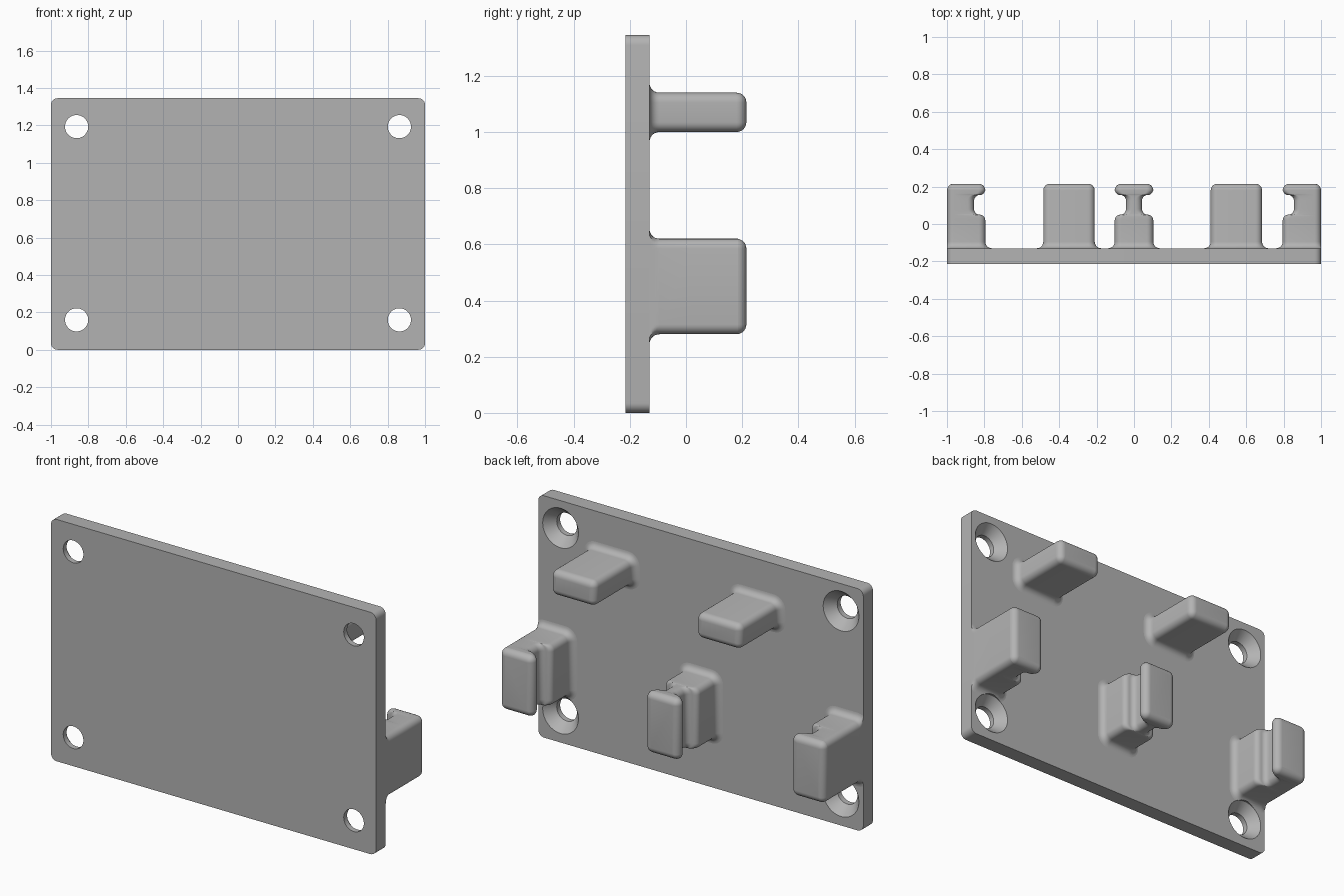
import bpy
import bmesh
from math import sin, cos, pi, radians

if "Cube" in bpy.data.objects:
    bpy.data.objects.remove(bpy.data.objects["Cube"])

grey = bpy.data.materials.new("plain grey")
grey.use_nodes = True
grey.diffuse_color = (0.45, 0.45, 0.45, 1)
grey.node_tree.nodes["Principled BSDF"].inputs["Base Color"].default_value = grey.diffuse_color

FRONT, BACK, TIP = -0.215, -0.13, 0.215   # plate faces and post ends along y
R = 0.035                                 # rounding used everywhere
STEPS = 6


def rounded_rect(x0, x1, z0, z1, r):
    """Outline of a rectangle with rounded corners, in x and z."""
    corners = [(x1 - r, z1 - r), (x0 + r, z1 - r), (x0 + r, z0 + r), (x1 - r, z0 + r)]
    points = []
    for i, (cx, cz) in enumerate(corners):
        for k in range(STEPS + 1):
            a = pi / 2 * (i + k / STEPS)
            points.append((cx + r * cos(a), cz + r * sin(a)))
    return points


def add_rings(bm, rings):
    """Skin a closed stack of equal-length rings of 3D points."""
    loops = [[bm.verts.new(p) for p in ring] for ring in rings]
    for a, b in zip(loops, loops[1:]):
        for i in range(len(a)):
            j = (i + 1) % len(a)
            bm.faces.new((a[i], a[j], b[j], b[i]))
    bm.faces.new(loops[0][::-1])
    bm.faces.new(loops[-1])


def make_object(name, bm):
    bmesh.ops.remove_doubles(bm, verts=bm.verts, dist=1e-5)
    bmesh.ops.recalc_face_normals(bm, faces=bm.faces)
    mesh = bpy.data.meshes.new(name)
    bm.to_mesh(mesh)
    bm.free()
    mesh.materials.append(grey)
    obj = bpy.data.objects.new(name, mesh)
    bpy.context.collection.objects.link(obj)
    return obj


def smooth(obj):
    obj.data.shade_smooth()
    obj.data.set_sharp_from_angle(angle=radians(35))


def cut(obj, cutter):
    mod = obj.modifiers.new("screw holes", 'BOOLEAN')
    mod.operation = 'DIFFERENCE'
    mod.solver = 'EXACT'
    mod.object = cutter
    graph = bpy.context.evaluated_depsgraph_get()
    mesh = bpy.data.meshes.new_from_object(obj.evaluated_get(graph))
    obj.modifiers.clear()
    obj.data = mesh


def post_sections(notched):
    """(y, outward offset, notch depth) from the base fillet to the rounded tip."""
    quarter = [pi / 2 * k / STEPS for k in range(STEPS + 1)]
    out = [(BACK - 0.01, R, 0)]
    out += [(BACK + R * (1 - cos(a)), R * (1 - sin(a)), 0) for a in quarter]
    if notched:
        # S-shaped shoulder, neck, then the mirrored shoulder under the head
        r, depth = 0.03, 0.06
        side = [(r * sin(a), r * (1 - cos(a))) for a in quarter]
        side += [(depth - r * cos(a), r + r * sin(a)) for a in quarter[1:]]
        out += [(0.02 + y, 0, d) for y, d in side]
        out += [(0.185 - y, 0, d) for y, d in side[::-1]]
    out += [(TIP - R + R * sin(a), -R * (1 - cos(a)), 0) for a in quarter]
    return out


def make_post(name, x0, x1, z0, z1, notch_low=False, notch_high=False):
    rings = []
    for y, off, notch in post_sections(notch_low or notch_high):
        outline = rounded_rect(x0 - off + notch * notch_low, x1 + off - notch * notch_high,
                               z0 - off, z1 + off, max(R + off, 0.002))
        # posts at the plate edge stay flush with it
        rings.append([(max(-1, min(1, x)), y, z) for x, z in outline])
    bm = bmesh.new()
    add_rings(bm, rings)
    return make_object(name, bm)


# Backing plate
bm = bmesh.new()
outline = rounded_rect(-1, 1, 0, 1.345, R)
add_rings(bm, [[(x, y, z) for x, z in outline] for y in (FRONT, BACK)])
plate = make_object("backing_plate", bm)

# Countersunk screw hole cutter, one in each corner
bm = bmesh.new()
for cx in (-0.863, 0.863):
    for cz in (0.16, 1.193):
        rings = []
        for y, r in ((FRONT - 0.05, 0.062), (-0.185, 0.062), (BACK, 0.11), (BACK + R, 0.11)):
            rings.append([(cx + r * cos(2 * pi * k / 48), y, cz + r * sin(2 * pi * k / 48))
                          for k in range(48)])
        add_rings(bm, rings)
cutter = make_object("screw_hole_cutter", bm)
cutter.hide_render = True

# Upper plain pegs
pegs = [make_post("right_peg", -0.485, -0.21, 1.0, 1.14),
        make_post("left_peg", 0.41, 0.685, 1.0, 1.14)]

# Lower notched posts
centre = make_post("centre_post", -0.103, 0.103, 0.28, 0.62, True, True)
edge_posts = [make_post("right_post", -1, -0.795, 0.28, 0.62, notch_high=True),
              make_post("left_post", 0.795, 1, 0.28, 0.62, notch_low=True)]

for obj in [plate] + edge_posts:
    cut(obj, cutter)
bpy.data.objects.remove(cutter)

for obj in [plate, centre] + pegs + edge_posts:
    smooth(obj)
